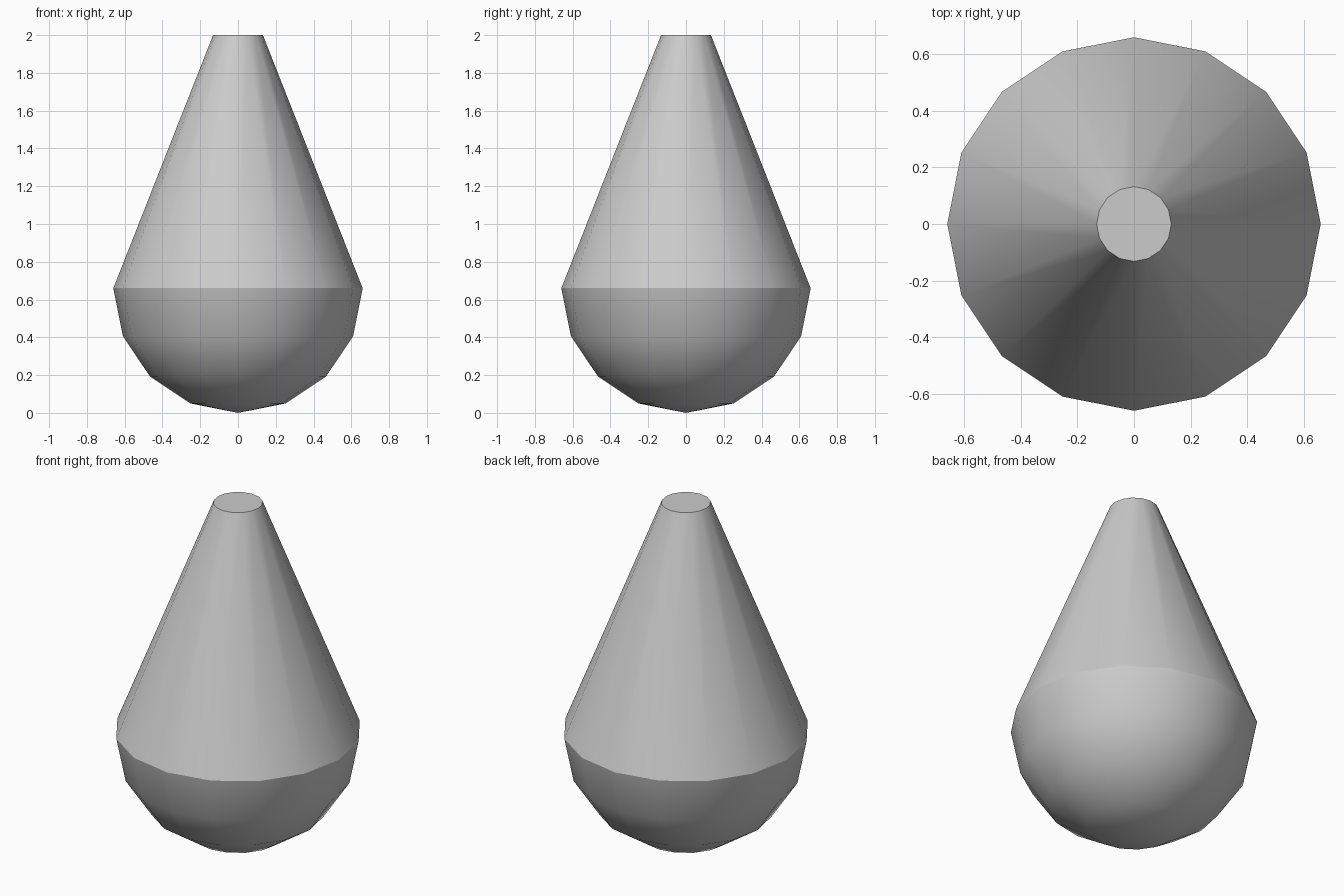
import bpy, bmesh, math

if "Cube" in bpy.data.objects:
    bpy.data.objects.remove(bpy.data.objects["Cube"])

SIDES = 16
R, TOP_R, TOP_Z = 0.66, 0.132, 2.0

# Profile: pole, lower hemisphere rings, then the tapered neck
profile = [(R * math.sin(math.radians(a)), R - R * math.cos(math.radians(a)))
           for a in (22.5, 45, 67.5, 90)]
profile.append((TOP_R, TOP_Z))

bm = bmesh.new()
rings = []
for r, z in profile:
    rings.append([bm.verts.new((r * math.cos(2 * math.pi * i / SIDES),
                                r * math.sin(2 * math.pi * i / SIDES), z))
                  for i in range(SIDES)])
pole = bm.verts.new((0, 0, 0))

# Rounded base, tapered side and flat cap
for i in range(SIDES):
    j = (i + 1) % SIDES
    bm.faces.new((pole, rings[0][j], rings[0][i]))
    for a, b in zip(rings, rings[1:]):
        bm.faces.new((a[i], a[j], b[j], b[i]))
bm.faces.new(rings[-1])

mesh = bpy.data.meshes.new("teardrop_body")
bm.to_mesh(mesh)
bm.free()
body = bpy.data.objects.new("teardrop_body", mesh)
bpy.context.collection.objects.link(body)

# Smooth sides with a crisp seam and cap
bpy.context.view_layer.objects.active = body
body.select_set(True)
bpy.ops.object.shade_smooth_by_angle(angle=math.radians(30))
